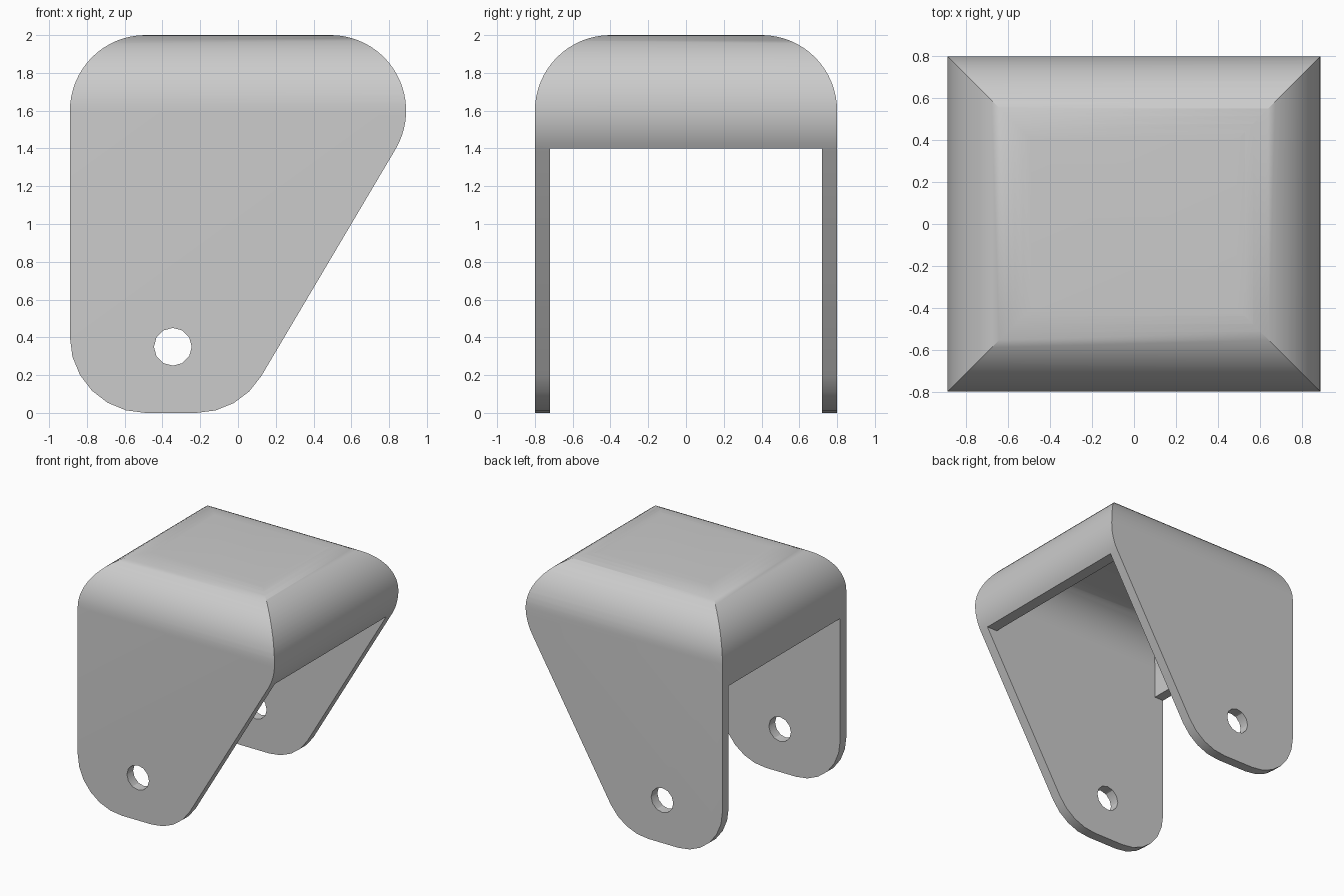
import bpy, bmesh, math
from mathutils import Vector

cube = bpy.data.objects.get("Cube")
if cube:
    bpy.data.objects.remove(cube, do_unlink=True)

R, WALL = 0.4, 0.08          # corner radius and sheet thickness
SLANT = -31                  # direction in which the sloping edge faces, degrees

grey = bpy.data.materials.new("plain_grey")
grey.use_nodes = True
colour = (0.6, 0.6, 0.6, 1)
grey.diffuse_color = colour
grey.node_tree.nodes["Principled BSDF"].inputs["Base Color"].default_value = colour


def arc(cx, cz, r, start, end, steps):
    angles = [math.radians(start + (end - start) * i / steps) for i in range(steps + 1)]
    return [(cx + r * math.cos(a), cz + r * math.sin(a)) for a in angles]


def prism(name, outline, axis, half):
    """Extrude an outline (u, z) along x or y, from -half to +half."""
    place = (lambda u, z, d: Vector((u, d, z))) if axis == "y" else (lambda u, z, d: Vector((d, u, z)))
    bm = bmesh.new()
    face = bm.faces.new([bm.verts.new(place(u, z, -half)) for u, z in outline])
    extruded = bmesh.ops.extrude_face_region(bm, geom=[face])["geom"]
    verts = [g for g in extruded if isinstance(g, bmesh.types.BMVert)]
    bmesh.ops.translate(bm, verts=verts, vec=place(0, 0, 2 * half))
    bmesh.ops.recalc_face_normals(bm, faces=bm.faces)
    mesh = bpy.data.meshes.new(name)
    bm.to_mesh(mesh)
    bm.free()
    mesh.materials.append(grey)
    obj = bpy.data.objects.new(name, mesh)
    bpy.context.collection.objects.link(obj)
    return obj


def combine(target, tool, operation):
    mod = target.modifiers.new(operation.lower(), "BOOLEAN")
    mod.operation, mod.solver, mod.object = operation, "EXACT", tool
    bpy.context.view_layer.objects.active = target
    bpy.ops.object.modifier_apply(modifier=mod.name)
    bpy.data.objects.remove(tool, do_unlink=True)


def hood(name, r):
    """Side outline crossed with an arched end outline, giving mitred corners."""
    side = (arc(0.49, 1.6, r, SLANT, 90, 22) + arc(-0.49, 1.6, r, 90, 180, 16)
            + arc(-0.49, 0.4, r, 180, 270, 6) + arc(-0.22, 0.4, r, 270, 360 + SLANT, 4))
    end = arc(0.4, 1.6, r, 0, 90, 16) + arc(-0.4, 1.6, r, 90, 180, 16)
    end += [(-0.4 - r, -0.5), (0.4 + r, -0.5)]
    body = prism(name, side, "y", 1.5)
    combine(body, prism("end_shape", end, "x", 1.5), "INTERSECT")
    return body


# Hollow hood with two side plates
bracket = hood("bracket", R)
combine(bracket, hood("hollow", R - WALL), "DIFFERENCE")

# Open channel between the plates, below the hood rim
w = R + 0.4 - WALL
channel = [(-w, -0.5), (w, -0.5), (w, 1.4), (-w, 1.4)]
combine(bracket, prism("channel", channel, "x", 1.5), "DIFFERENCE")

# Pivot hole through both plates
hole = arc(-0.345, 0.35, 0.1, 0, 330, 11)
combine(bracket, prism("pivot_hole", hole, "y", 1.5), "DIFFERENCE")

# Smooth curves, sharp edges
bpy.ops.object.select_all(action="DESELECT")
bracket.select_set(True)
bpy.context.view_layer.objects.active = bracket
bpy.ops.object.shade_smooth_by_angle(angle=math.radians(30))
